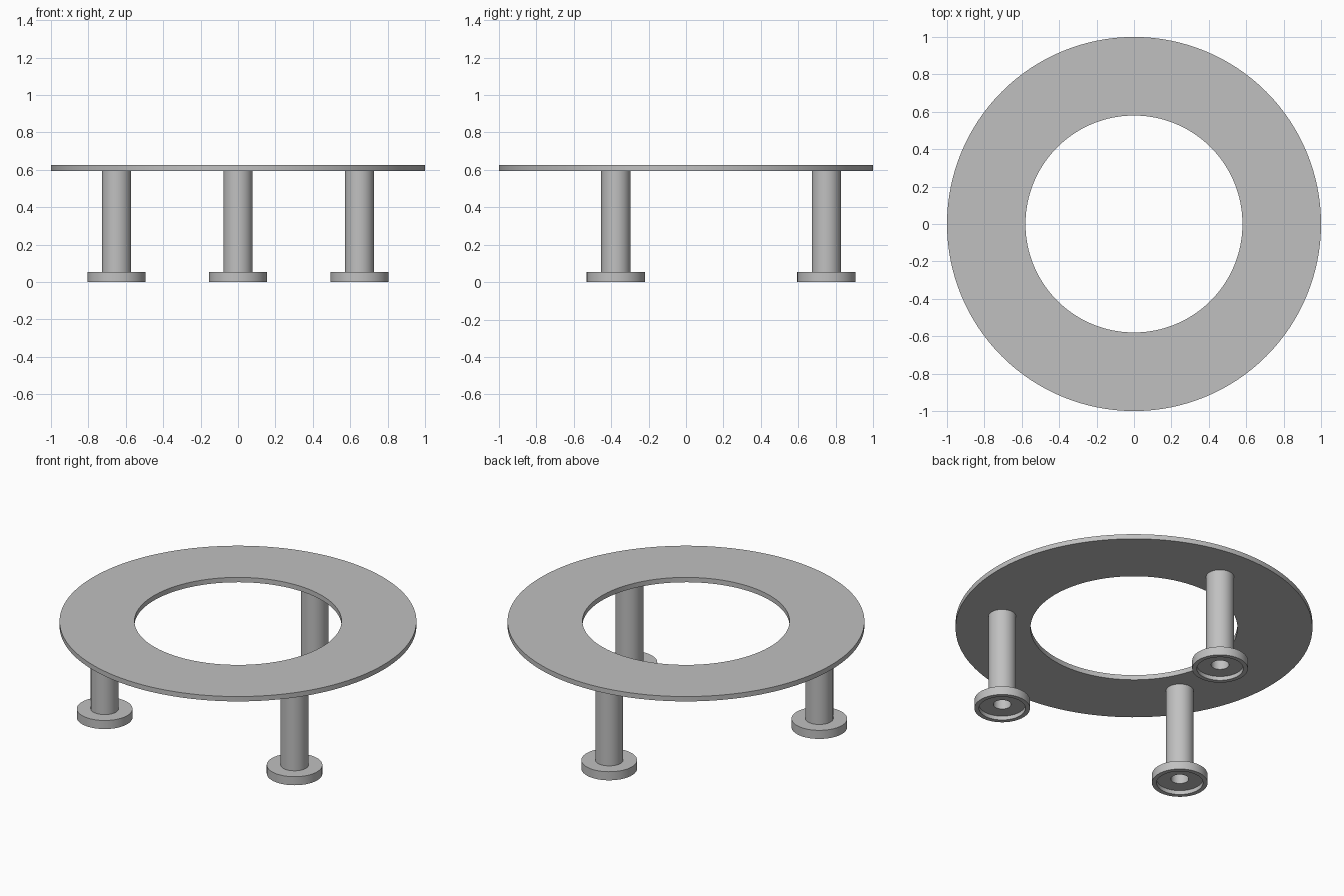
import bpy
import math

cube = bpy.data.objects.get("Cube")
if cube:
    bpy.data.objects.remove(cube, do_unlink=True)

grey = bpy.data.materials.new("plain_grey")
grey.use_nodes = True
colour = (0.53, 0.53, 0.53, 1)
grey.diffuse_color = colour
grey.node_tree.nodes["Principled BSDF"].inputs["Base Color"].default_value = colour


def lathe(name, profile, sides, location=(0, 0, 0)):
    """Spin a closed (radius, height) outline, listed counter-clockwise, about z."""
    count = len(profile)
    verts, faces = [], []
    for s in range(sides):
        a = math.tau * s / sides
        verts += [(r * math.cos(a), r * math.sin(a), z) for r, z in profile]
        start, after = s * count, (s + 1) % sides * count
        for i in range(count):
            j = (i + 1) % count
            faces.append((start + i, after + i, after + j, start + j))
    mesh = bpy.data.meshes.new(name)
    mesh.from_pydata(verts, [], faces)
    mesh.materials.append(grey)
    obj = bpy.data.objects.new(name, mesh)
    obj.location = location
    bpy.context.collection.objects.link(obj)
    bpy.ops.object.select_all(action="DESELECT")
    obj.select_set(True)
    bpy.context.view_layer.objects.active = obj
    bpy.ops.object.shade_smooth_by_angle(angle=math.radians(30))
    return obj


# Flat ring on top
top, under = 0.625, 0.595
lathe("ring_plate", [(0.58, under), (1, under), (1, top), (0.58, top)], 128)

# Three hollow posts, each with a wide foot recessed underneath
post_r, bore_r, foot_r, recess_r = 0.078, 0.05, 0.156, 0.13
foot_top, recess_top = 0.053, 0.025
leg_profile = [
    (bore_r, recess_top), (recess_r, recess_top), (recess_r, 0), (foot_r, 0),
    (foot_r, foot_top), (post_r, foot_top), (post_r, under), (bore_r, under),
]
for name, degrees in (("back_leg", 90), ("right_leg", 210), ("left_leg", 330)):
    a = math.radians(degrees)
    lathe(name, leg_profile, 64, (0.75 * math.cos(a), 0.75 * math.sin(a), 0))
